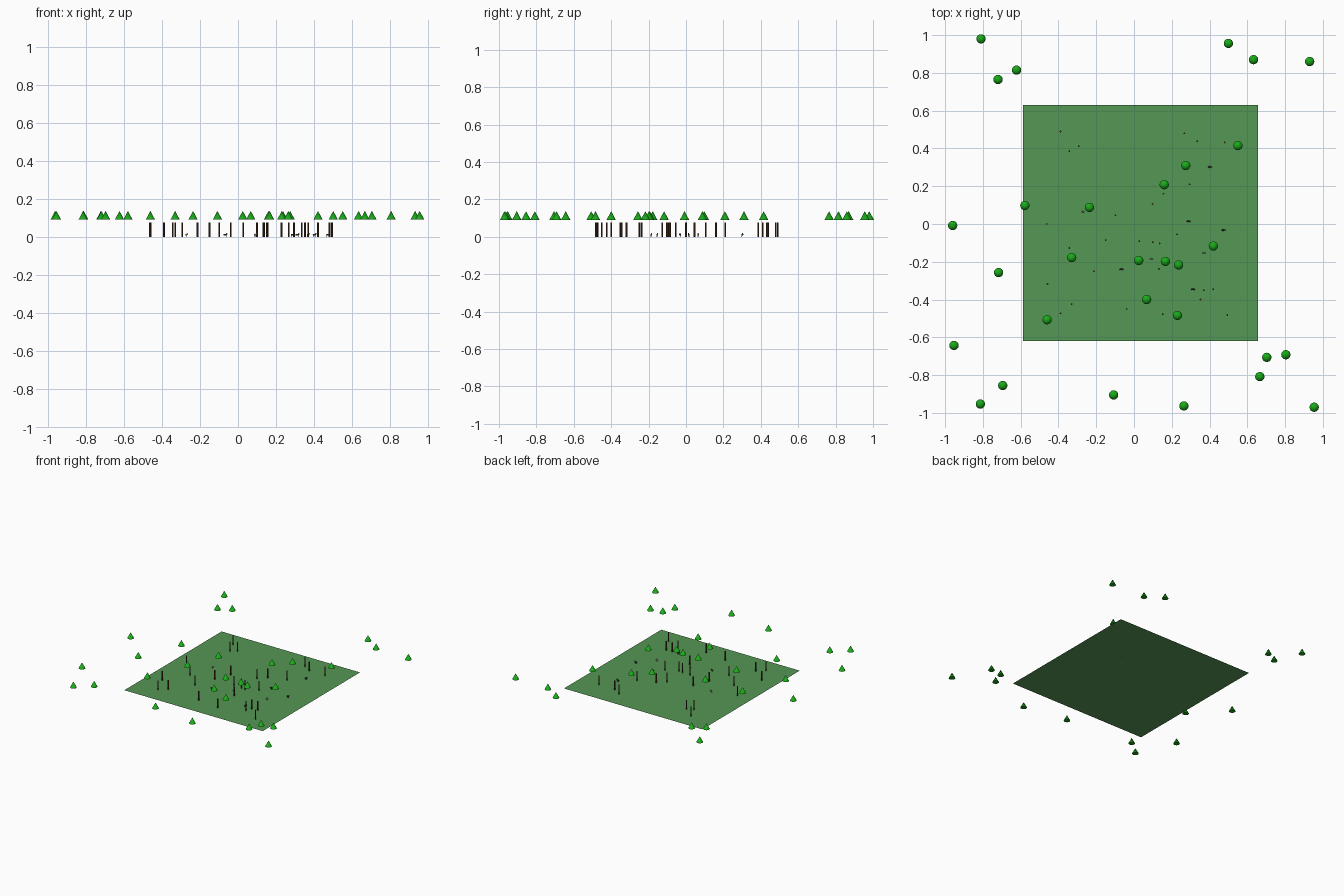
import bpy
from math import radians


def material(name, rgb):
    m = bpy.data.materials.new(name)
    m.diffuse_color = (*rgb, 1)
    return m


LEAF = material("leaf", (0.01, 0.40, 0.01))
GRASS = material("grass", (0.09, 0.31, 0.09))
BARK = material("bark", (0.08, 0.035, 0.015))
DARK_FUR = material("dark_fur", (0.08, 0.06, 0.05))
PALE_FUR = material("pale_fur", (0.6, 0.5, 0.42))


def finish(name, mat, smooth=True):
    ob = bpy.context.object
    ob.name = name
    ob.data.materials.append(mat)
    if smooth:
        bpy.ops.object.shade_smooth_by_angle(angle=radians(40))
    return ob


def scatter(source, points):
    # the source takes the first spot, linked copies take the rest
    source.location.x, source.location.y = points[0]
    for x, y in points[1:]:
        copy = source.copy()
        copy.location.x, copy.location.y = x, y
        bpy.context.collection.objects.link(copy)


# Ground sheet
bpy.ops.mesh.primitive_plane_add(size=1, location=(0.034, 0.005, 0))
bpy.context.object.scale = (1.245, 1.25, 1)
finish("grass_ground", GRASS, False)

# Floating cone crowns
crowns = [(-0.81, 0.98), (-0.72, 0.765), (-0.622, 0.815), (0.50, 0.956),
          (0.633, 0.87), (0.93, 0.86), (0.55, 0.415), (0.274, 0.31),
          (0.16, 0.208), (-0.236, 0.088), (-0.578, 0.098), (-0.96, -0.008),
          (-0.33, -0.178), (0.025, -0.193), (0.166, -0.198), (0.236, -0.217),
          (0.42, -0.117), (0.067, -0.40), (0.23, -0.484), (-0.46, -0.507),
          (-0.717, -0.257), (-0.953, -0.643), (-0.695, -0.855),
          (-0.813, -0.953), (-0.108, -0.905), (0.264, -0.963),
          (0.666, -0.808), (0.703, -0.706), (0.804, -0.692), (0.954, -0.97)]
bpy.ops.mesh.primitive_cone_add(vertices=32, radius1=0.0245, depth=0.046,
                                location=(0, 0, 0.114))
scatter(finish("tree_crown", LEAF), crowns)

# Thin trunks
trunks = [(-0.389, 0.49), (-0.342, 0.386), (-0.293, 0.411), (0.267, 0.48),
          (0.335, 0.438), (0.48, 0.432), (0.294, 0.21), (0.156, 0.16),
          (0.098, 0.105), (-0.098, 0.046), (-0.462, 0.0), (0.228, -0.055),
          (-0.15, -0.085), (0.028, -0.092), (0.10, -0.097), (0.136, -0.103),
          (-0.342, -0.127), (-0.212, -0.25), (0.132, -0.238),
          (-0.458, -0.318), (0.369, -0.35), (0.42, -0.345), (0.352, -0.40),
          (-0.33, -0.424), (-0.389, -0.473), (-0.038, -0.45),
          (0.152, -0.478), (0.494, -0.482)]
bpy.ops.mesh.primitive_cylinder_add(vertices=16, radius=0.0046, depth=0.076,
                                    location=(0, 0, 0.038))
scatter(finish("tree_trunk", BARK), trunks)


# Tiny animals: body, head and four legs
def animal(kind, points, length, mat):
    def ball(part, x, z, scale):
        bpy.ops.mesh.primitive_uv_sphere_add(segments=12, ring_count=8,
                                             radius=1, location=(0, 0, z))
        bpy.context.object.scale = scale
        scatter(finish(f"{kind}_{part}", mat), [(px + x, py) for px, py in points])

    ball("body", 0, 0.012, (length, 0.0045, 0.0045))
    ball("head", length, 0.017, (0.004, 0.0035, 0.0035))
    legs = [(px + sx * length * 0.6, py + sy * 0.0028)
            for px, py in points for sx in (-1, 1) for sy in (-1, 1)]
    bpy.ops.mesh.primitive_cylinder_add(vertices=8, radius=0.0012, depth=0.01,
                                        location=(0, 0, 0.005))
    scatter(finish(f"{kind}_leg", mat), legs)


animal("dark_animal", [(0.40, 0.302), (0.286, 0.014), (0.472, -0.032),
                       (-0.068, -0.24), (0.31, -0.346)], 0.009, DARK_FUR)
animal("pale_animal", [(-0.272, 0.065), (0.09, -0.185), (0.368, -0.153)],
       0.006, PALE_FUR)
